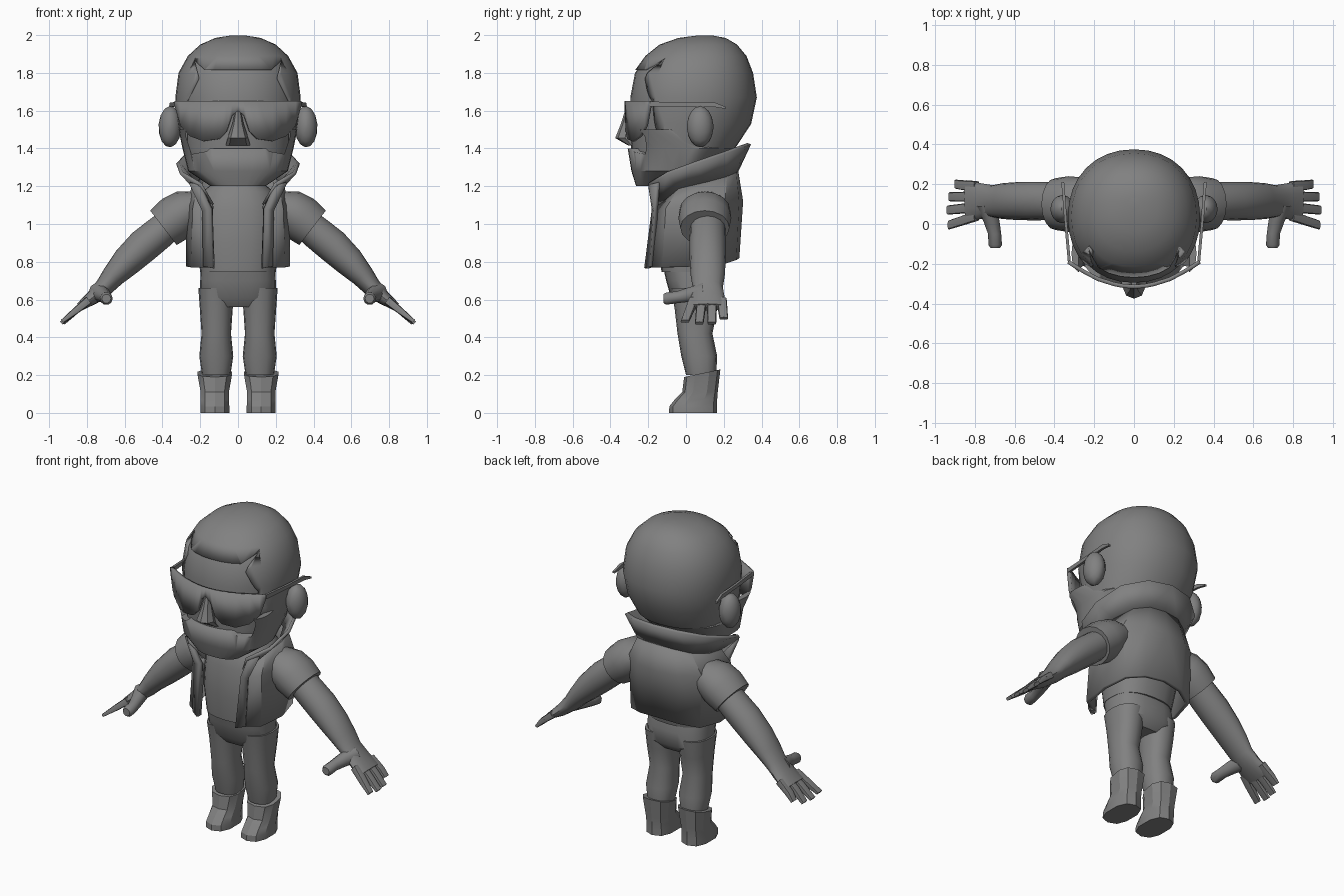
import bpy, bmesh, math
from mathutils import Vector

if "Cube" in bpy.data.objects:
    bpy.data.objects.remove(bpy.data.objects["Cube"])

grey = bpy.data.materials.new("plain_grey")
grey.use_nodes = True
tone = (0.22, 0.22, 0.22, 1)
grey.diffuse_color = tone
grey.node_tree.nodes["Principled BSDF"].inputs["Base Color"].default_value = tone


def finish(name, bm, mirror=False, thick=0, angle=40):
    bmesh.ops.recalc_face_normals(bm, faces=bm.faces)
    mesh = bpy.data.meshes.new(name)
    bm.to_mesh(mesh)
    bm.free()
    mesh.materials.append(grey)
    ob = bpy.data.objects.new(name, mesh)
    bpy.context.collection.objects.link(ob)
    bpy.ops.object.select_all(action="DESELECT")
    ob.select_set(True)
    bpy.context.view_layer.objects.active = ob
    bpy.ops.object.shade_smooth_by_angle(angle=math.radians(angle))
    if mirror:
        ob.modifiers.new("mirror", "MIRROR")
    if thick:
        mod = ob.modifiers.new("thickness", "SOLIDIFY")
        mod.thickness, mod.offset = thick, 0
    return ob


def loft(name, rings, n=16, power=2, phase=0, **kw):
    """Skin a closed tube over rings of (centre, u radius vector, v radius vector)."""
    bm = bmesh.new()
    rows = []
    for c, u, v in rings:
        row = []
        for i in range(n):
            a = phase + math.tau * i / n
            cu, sv = (math.copysign(abs(t) ** (2 / power), t) for t in (math.cos(a), math.sin(a)))
            row.append(bm.verts.new(Vector(c) + Vector(u) * cu + Vector(v) * sv))
        rows.append(row)
    for a, b in zip(rows, rows[1:]):
        for i in range(n):
            j = (i + 1) % n
            bm.faces.new((a[i], a[j], b[j], b[i]))
    bm.faces.new(rows[0])
    bm.faces.new(rows[-1])
    return finish(name, bm, **kw)


def upright(sections, x=0, grow=0):
    """Level rings from (z, half width, front y, back y)."""
    return [((x, (f + b) / 2, z), (w + grow, 0, 0), (0, (b - f) / 2 + grow, 0))
            for z, w, f, b in sections]


def limb(points, y=0.12):
    """Rings square to a path in the x-z plane, from (x, z, radius, half depth)."""
    out = []
    for i, (x, z, r, d) in enumerate(points):
        p, q = points[max(i - 1, 0)], points[min(i + 1, len(points) - 1)]
        t = Vector((q[0] - p[0], 0, q[1] - p[1])).normalized()
        out.append(((x, y, z), (-t.z * r, 0, t.x * r), (0, d, 0)))
    return out


def sheet(name, rows, **kw):
    bm = bmesh.new()
    grid = [[bm.verts.new(p) for p in row] for row in rows]
    for a, b in zip(grid, grid[1:]):
        for i in range(len(a) - 1):
            bm.faces.new((a[i], a[i + 1], b[i + 1], b[i]))
    return finish(name, bm, mirror=True, **kw)


def cut(ob, outline, back):
    """Cut a left-right symmetric outline into the front of a part."""
    bm = bmesh.new()
    pts = outline + [(-x, z) for x, z in reversed(outline)]
    front = [bm.verts.new((x, -0.6, z)) for x, z in pts]
    rear = [bm.verts.new((x, back, z)) for x, z in pts]
    bm.faces.new(front)
    bm.faces.new(rear)
    for i in range(len(pts)):
        j = (i + 1) % len(pts)
        bm.faces.new((front[i], front[j], rear[j], rear[i]))
    tool = finish("cutter", bm)
    mod = ob.modifiers.new("cut", "BOOLEAN")
    mod.operation, mod.object, mod.solver = "DIFFERENCE", tool, "EXACT"
    bpy.context.view_layer.objects.active = ob
    bpy.ops.object.modifier_apply(modifier="cut")
    bpy.data.objects.remove(tool)


# Head with a boxy jaw
skull = [(1.998, .03, .07, .13), (1.985, .11, -.03, .2), (1.95, .19, -.13, .26),
         (1.89, .255, -.205, .31), (1.8, .305, -.27, .345), (1.67, .322, -.295, .365),
         (1.53, .305, -.295, .335), (1.4, .28, -.29, .25)]
jaw = [(1.4, .28, -.295, .22), (1.28, .25, -.275, .1), (1.2, .13, -.25, -.08)]
loft("head", upright(skull + jaw[1:]), n=32, power=2.15)

# Hair cap with a pointed hairline
hair = loft("hair", upright(skull, grow=.01), n=32, power=2.15)
cut(hair, [(.27, 1.3), (.265, 1.65), (.205, 1.77), (.23, 1.865), (.175, 1.815)], -.02)

# Beard around the jaw
beard = loft("beard", upright([(1.5, .3, -.295, .0)] + jaw[:1] + jaw[1:], grow=.014),
             n=32, power=2.6, angle=30)
cut(beard, [(.285, 1.6), (.275, 1.46), (.245, 1.37), (.165, 1.385), (.15, 1.4)], -.05)

# Nose and ears
loft("nose", upright([(1.61, .014, -.32, -.27), (1.53, .03, -.345, -.27),
                      (1.455, .055, -.375, -.27), (1.415, .065, -.305, -.27)]), n=8, angle=30)
ear = []
for i in range(9):
    a = math.pi * (i + .3) / 8.6
    s = math.sin(a)
    ear.append(((.36, .075 - .07 * math.cos(a), 1.515), (.06 * s, 0, .015 * s), (-.01 * s, 0, .108 * s)))
loft("ears", ear, n=14, mirror=True)

# Sunglasses
lens = [(0, -.315, 1.6), (.03, -.313, 1.575), (.06, -.31, 1.49), (.1, -.302, 1.45),
        (.18, -.277, 1.438), (.25, -.24, 1.465), (.3, -.21, 1.52), (.33, -.19, 1.625)]
sheet("sunglasses", [[(x, y, 1.65), (x, y, b)] for x, y, b in lens], thick=.02)
loft("sunglass_arms", [((x, y, z), (.013, 0, 0), (0, 0, h)) for x, y, z, h in
     [(.325, -.19, 1.635, .024), (.342, 0, 1.632, .02), (.353, .15, 1.632, .022), (.358, .21, 1.615, .01)]],
     n=4, phase=math.pi / 4, power=1.2, mirror=True)

# Neck and shirt
loft("neck", upright([(1.05, .13, -.07, .17), (1.4, .14, -.1, .18)]))
loft("shirt", upright([(.745, .2, -.13, .19), (.9, .22, -.145, .23), (1.08, .22, -.13, .26),
                       (1.17, .19, -.1, .25), (1.22, .13, -.07, .22)]), n=24, power=2.4)

# Open vest, lapels and raised collar
base = [(.135, -.14, 1.1), (.21, -.03, 1.19), (.225, .1, 1.22), (.18, .21, 1.25), (.1, .255, 1.27), (0, .265, 1.275)]
hem = [(.13, -.2, .77), (.24, -.12, .77), (.262, .05, .775), (.23, .2, .79), (.13, .255, .81), (0, .27, .82)]
chest = [(.14, -.155, 1.06), (.23, -.1, 1.08), (.262, .05, 1.1), (.245, .2, 1.12), (.14, .27, 1.12), (0, .29, 1.12)]
rim = [(.2, -.2, 1.21), (.3, -.1, 1.27), (.32, .05, 1.325), (.27, .21, 1.38), (.15, .305, 1.415), (0, .335, 1.425)]
sheet("vest", [hem, chest, base], thick=.025)
sheet("collar", [base, rim], thick=.02)
sheet("lapels", [[(.2, -.19, 1.21), (.255, -.15, 1.22)], [(.14, -.17, 1.08), (.185, -.16, 1.07)],
                 [(.13, -.21, .765), (.18, -.18, .775)]], thick=.025)

# Sleeves, arms and hands
loft("sleeves", limb([(.2, 1.1, .08, .11), (.27, 1.07, .115, .135), (.33, 1.03, .125, .14),
                      (.395, .98, .115, .13)], .1), mirror=True)
loft("arms", limb([(.3, 1.05, .08, .09), (.42, .95, .088, .095), (.5, .885, .09, .097),
                   (.59, .8, .08, .095), (.66, .725, .062, .09), (.71, .665, .05, .08),
                   (.77, .61, .038, .09), (.84, .56, .022, .105)], .115), mirror=True)
for name, y, tilt, x, z in [("index_fingers", .04, -.045, .93, .485), ("middle_fingers", .085, -.015, .935, .475),
                            ("ring_fingers", .137, 0, .925, .475), ("little_fingers", .19, .01, .895, .5)]:
    rings = limb([(.79, .597, .022, .026), (.86, .54, .018, .025), (x, z, .01, .023)], y)
    rings = [((c[0], c[1] + tilt * i / 2, c[2]), u, v) for i, (c, u, v) in enumerate(rings)]
    loft(name, rings, n=8, power=4, mirror=True)
loft("thumbs", [((x, y, z), (r, 0, 0), (0, 0, r)) for x, y, z, r in
     [(.74, .09, .64, .05), (.715, .01, .625, .04), (.7, -.05, .612, .033), (.697, -.105, .605, .034),
      (.697, -.12, .605, .024)]], n=10, mirror=True)

# Trousers
loft("hips", upright([(.79, .195, -.125, .17), (.7, .2, -.105, .19), (.61, .2, -.08, .185),
                      (.56, .15, -.04, .14)]), n=24, power=2.6)
loft("legs", upright([(.66, .095, -.08, .18), (.55, .087, -.06, .165), (.42, .078, -.045, .14),
                      (.3, .09, -.025, .165), (.2, .075, .0, .16)], x=.115), power=2.3, mirror=True)

# Boots with a tilted top edge
boot = upright([(0, .08, -.09, .165), (.035, .08, -.088, .165), (.07, .078, -.06, .165),
                (.11, .078, -.02, .168), (.21, .095, -.01, .182)], x=.123)
c, u, v = boot[-1]
boot[-1] = (c, u, (0, v[1], .02))
loft("boots", boot, n=10, power=2.5, phase=math.pi / 10, angle=25, mirror=True)
